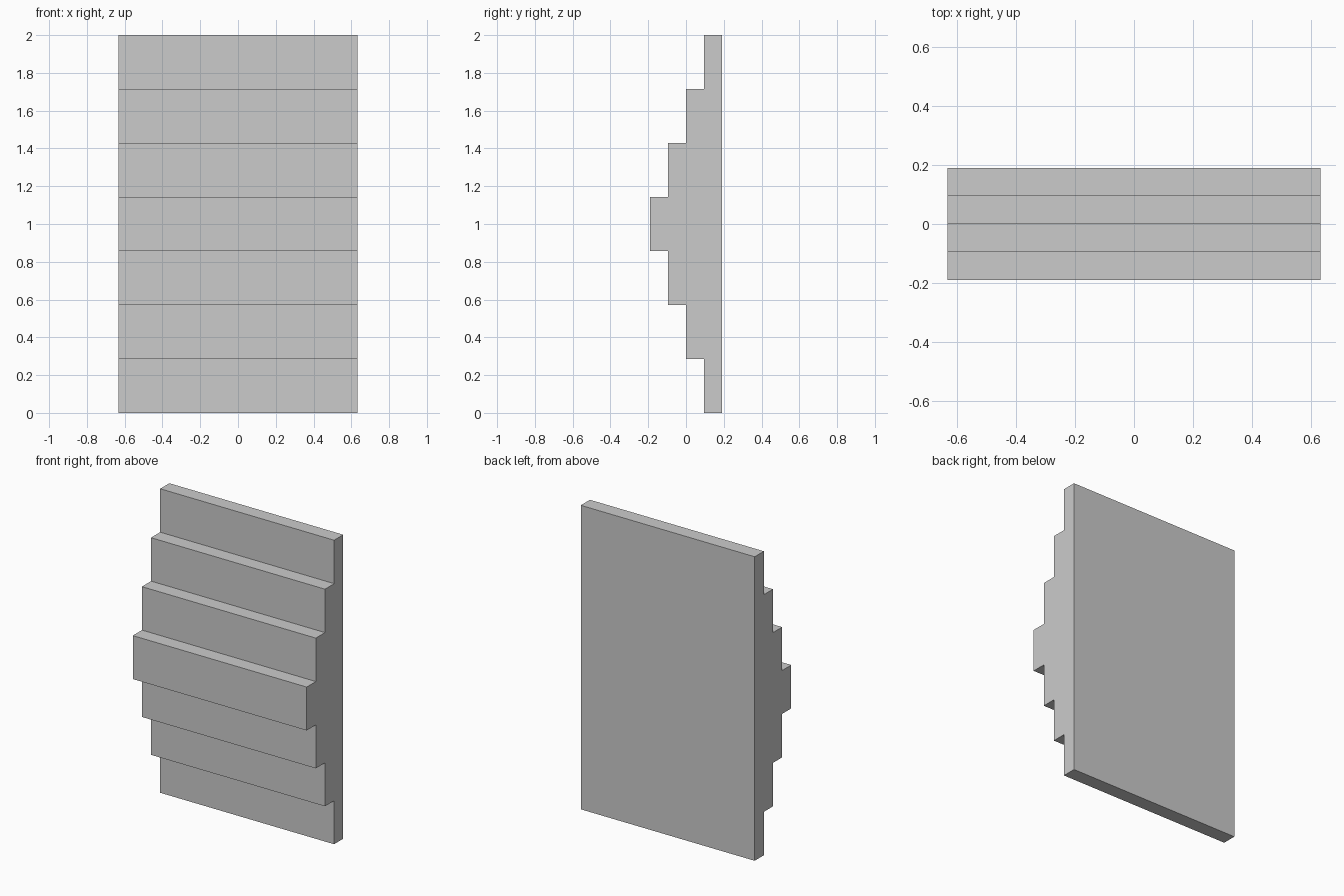
import bpy
import bmesh

if "Cube" in bpy.data.objects:
    bpy.data.objects.remove(bpy.data.objects["Cube"])

HALF_W, BACK, STEP_D, STEP_H = 0.633, 0.19, 0.095, 2 / 7

# Stepped side profile (y, z): straight back, front rising to a central ridge
profile = [(BACK, 2.0), (BACK, 0.0)]
for i, layers in enumerate([1, 2, 3, 4, 3, 2, 1]):
    y = BACK - layers * STEP_D
    profile += [(y, i * STEP_H), (y, (i + 1) * STEP_H)]

# Stepped panel: extrude the profile across the width
bm = bmesh.new()
face = bm.faces.new([bm.verts.new((-HALF_W, y, z)) for y, z in profile])
result = bmesh.ops.extrude_face_region(bm, geom=[face])
new_verts = [g for g in result["geom"] if isinstance(g, bmesh.types.BMVert)]
bmesh.ops.translate(bm, verts=new_verts, vec=(2 * HALF_W, 0, 0))
bmesh.ops.recalc_face_normals(bm, faces=bm.faces)

mesh = bpy.data.meshes.new("stepped_panel")
bm.to_mesh(mesh)
bm.free()
panel = bpy.data.objects.new("stepped_panel", mesh)
bpy.context.collection.objects.link(panel)
